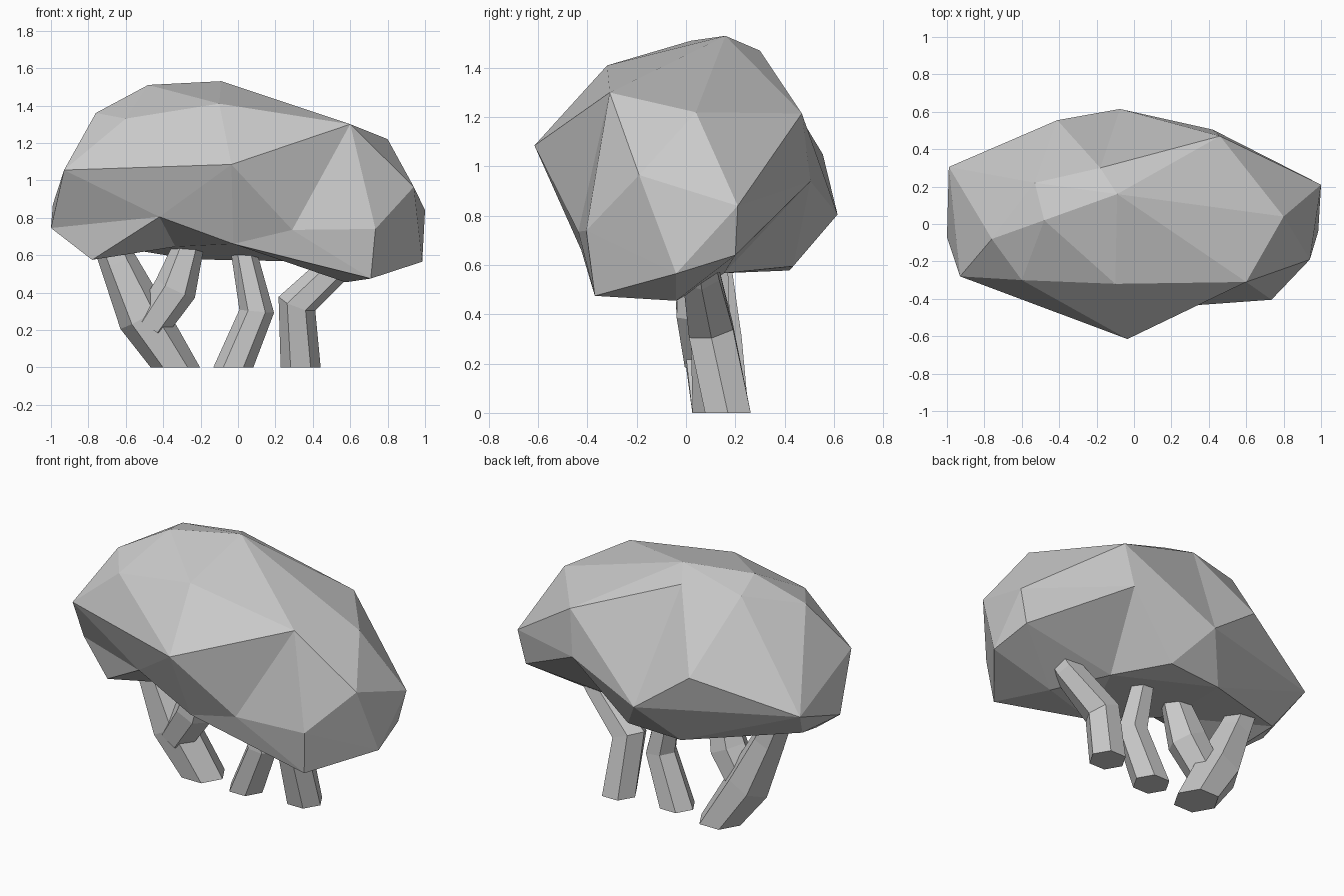
import bpy
import bmesh
import math
from mathutils import Vector

cube = bpy.data.objects.get("Cube")
if cube:
    bpy.data.objects.remove(cube, do_unlink=True)


def make_material(name, colour):
    mat = bpy.data.materials.new(name)
    mat.use_nodes = True
    mat.diffuse_color = colour
    for node in mat.node_tree.nodes:
        if node.type == "BSDF_PRINCIPLED":
            node.inputs["Base Color"].default_value = colour
            node.inputs["Roughness"].default_value = 0.9
    return mat


GREY = make_material("plain grey", (0.6, 0.6, 0.6, 1))


def finish(bm, name):
    """Turn the bmesh into a flat shaded object with outward normals."""
    bmesh.ops.recalc_face_normals(bm, faces=bm.faces[:])
    mesh = bpy.data.meshes.new(name)
    bm.to_mesh(mesh)
    bm.free()
    mesh.materials.append(GREY)
    obj = bpy.data.objects.new(name, mesh)
    bpy.context.collection.objects.link(obj)
    return obj


def force_ridge(bm, a, b):
    """Rotate the diagonal that crosses a-b so the crease runs from a to b."""
    for edge in bm.edges:
        if len(edge.link_faces) != 2:
            continue
        opposite = {v for f in edge.link_faces for v in f.verts} - set(edge.verts)
        if opposite == {a, b}:
            bmesh.utils.edge_rotate(edge, False)
            return


def faceted_mass(name, corners, centre, radii, ridges):
    """Skin the corners as a closed star-shaped body.

    The corners are pulled onto a near ellipsoid, wrapped, then put back,
    so the hollows survive the wrapping.
    """
    bm = bmesh.new()
    verts, home = {}, {}
    for key, co in corners.items():
        rel = Vector((p - c) / r for p, c, r in zip(co, centre, radii))
        verts[key] = bm.verts.new(rel.normalized() * rel.length ** 0.08)
        home[key] = Vector(co)
    bmesh.ops.convex_hull(bm, input=bm.verts[:])
    for key, vert in verts.items():
        vert.co = home[key]
    for sweep in range(3):
        for pair in ridges.split():
            a, b = verts[pair[0]], verts[pair[1]]
            if not any(b in e.verts for e in a.link_edges):
                force_ridge(bm, a, b)
    return finish(bm, name)


def trunk(name, path, sides=6):
    """Bent tapering tube; path holds (point, radius) from the ground up."""
    bm = bmesh.new()
    up = Vector((0, 0, 1))
    points = [Vector(p) for p, r in path]
    rings = []
    for i, (p, radius) in enumerate(path):
        before = points[max(i - 1, 0)]
        after = points[min(i + 1, len(points) - 1)]
        tilt = up.rotation_difference(after - before)
        if points[i].z == 0:
            tilt.identity()
        ring = []
        for k in range(sides):
            angle = math.tau * k / sides
            spoke = Vector((math.cos(angle), math.sin(angle), 0)) * radius
            ring.append(bm.verts.new(points[i] + tilt @ spoke))
        rings.append(ring)
    for low, high in zip(rings, rings[1:]):
        for k in range(sides):
            n = (k + 1) % sides
            bm.faces.new((low[k], low[n], high[n], high[k]))
    bm.faces.new(rings[0])
    bm.faces.new(rings[-1])
    return finish(bm, name)


# Crown of the canopy
crown = dict(
    A=(-.09, .16, 1.53), B=(-.48, .02, 1.51), C=(-.76, -.08, 1.36),
    D=(-.6, -.3, 1.33), E=(-.1, -.32, 1.41), F=(.6, -.31, 1.3),
    I=(.8, .04, 1.22), T=(-.53, .22, 1.46), U=(-.18, .3, 1.47),
    V=(.46, .47, 1.215),
)
# Widest band around the canopy
belt = dict(
    G=(-.93, -.28, 1.055), H=(-.035, -.615, 1.085), J=(.94, -.19, .965),
    K=(1, .21, .84), N=(.735, -.405, .74), O=(.29, -.437, .735),
    Q=(-.42, -.365, .805), S=(-1, -.07, .745), Y=(-.99, .305, .87),
    Z=(-.075, .615, .805), a=(-.41, .555, 1.05), b=(.42, .505, .94),
)
# Underside of the canopy
underside = dict(
    L=(.985, -.04, .565), M=(.71, -.37, .475), P=(-.025, -.425, .66),
    R=(-.78, -.155, .575), X=(.95, .2, .64), c=(.09, .435, .595),
    d=(-.26, .42, .578), e=(-.89, .14, .685), f=(.575, -.04, .455),
    g=(-.335, -.1, .645), h=(.3, .155, .567),
)
faceted_mass(
    "canopy", {**crown, **belt, **underside}, (0, 0, 1), (1, .6, .55),
    "GH HF HE EF FO FN FJ HP HO QP QH GQ QR NM NJ ON OM OP PM "
    "AE AF AI AB BE BD CD GD GC IF IJ IK IV VA VU VK VZ UZ Ua aZ aY aT TY "
    "bV bZ bK bX bc bh hX hc Zc Zd ZY dY de eY eS eR JL KL fM fL fX fh fP "
    "Qg Pg Rg gh hP dc",
)

# Leaning trunk with its side branch
trunk("left_trunk", [((-.335, .14, 0), .132), ((-.51, .11, .27), .135),
                     ((-.64, .1, .56), .1), ((-.69, .1, .68), .09)])
trunk("left_branch", [((-.47, .08, .22), .1), ((-.335, .06, .42), .115),
                      ((-.26, .04, .66), .08), ((-.25, .04, .76), .07)])
# Slim middle trunk
trunk("middle_trunk", [((-.025, .12, 0), .107), ((.1, .1, .3), .093),
                       ((.03, .11, .62), .068), ((.01, .11, .75), .06)])
# Trunk that bends out sharply at the knee
trunk("right_trunk", [((.335, .17, 0), .107), ((.315, .1, .34), .105),
                      ((.55, .06, .56), .085), ((.62, .05, .64), .075)])
